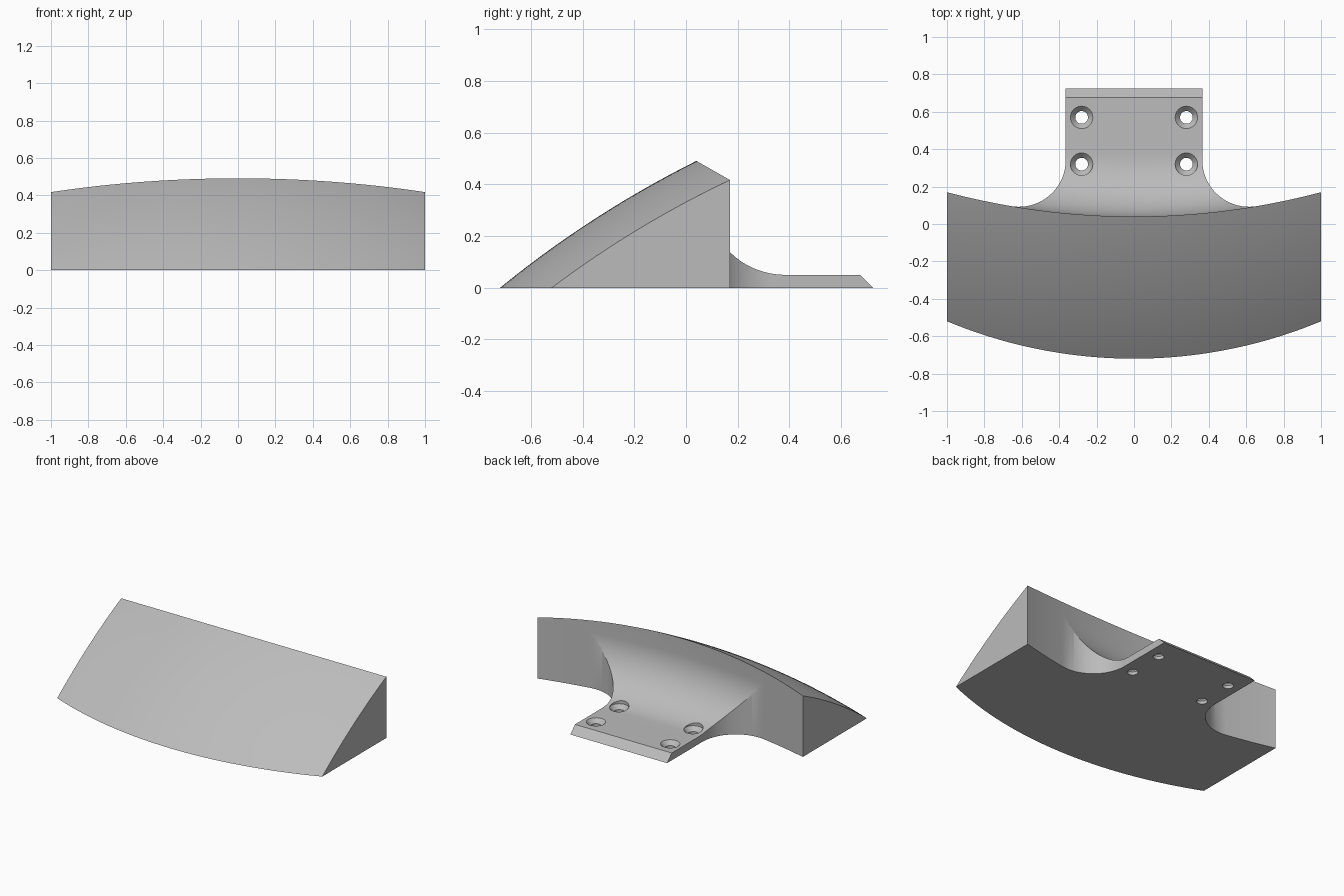
import bpy, bmesh
from math import sin, cos, asin, sqrt, pi

cube = bpy.data.objects.get("Cube")
if cube:
    bpy.data.objects.remove(cube, do_unlink=True)

gray = bpy.data.materials.new("light gray")
gray.use_nodes = True
tone = (0.5, 0.5, 0.5, 1)
gray.diffuse_color = tone
gray.node_tree.nodes["Principled BSDF"].inputs["Base Color"].default_value = tone


def loft(name, rings):
    """Closed solid through matching rings of points, capped at both ends."""
    bm = bmesh.new()
    loops = [[bm.verts.new(p) for p in ring] for ring in rings]
    n = len(loops[0])
    for a, b in zip(loops, loops[1:]):
        for i in range(n):
            j = (i + 1) % n
            bm.faces.new((a[i], a[j], b[j], b[i]))
    bm.faces.new(loops[0])
    bm.faces.new(loops[-1])
    bmesh.ops.recalc_face_normals(bm, faces=bm.faces)
    mesh = bpy.data.meshes.new(name)
    bm.to_mesh(mesh)
    bm.free()
    mesh.materials.append(gray)
    obj = bpy.data.objects.new(name, mesh)
    bpy.context.collection.objects.link(obj)
    return obj


def combine(target, other, operation):
    """Apply a boolean and discard the helper."""
    bpy.context.view_layer.objects.active = target
    mod = target.modifiers.new(operation, "BOOLEAN")
    mod.operation = operation
    mod.solver = "EXACT"
    mod.object = other
    bpy.ops.object.modifier_apply(modifier=mod.name)
    bpy.data.objects.remove(other, do_unlink=True)


# Curved wedge: domed front face, vertical concave back wall
WALL_R, WALL_Y = 3.91, 3.95
DOME_Y, DOME_R, DOME_Z = 1.88, 2.6, 3.19
half = asin(1 / WALL_R)
STEPS, ROWS = 64, 24


def wedge_section(a):
    x = WALL_R * sin(a)
    back = WALL_Y - WALL_R * cos(a)
    front = DOME_Y - sqrt(DOME_R**2 - x * x)
    ring = [(x, back, 0)]
    for k in range(ROWS + 1):
        y = front + (back - front) * k / ROWS
        z = sqrt(DOME_R**2 + DOME_Z**2 - x * x - (y - DOME_Y)**2) - DOME_Z
        ring.append((x, y, max(z, 0)))
    return ring


angles = [half * (2 * i / STEPS - 1) for i in range(STEPS + 1)]
wedge = loft("curved_wedge", [wedge_section(a) for a in angles])

# Mounting tab: plate with a large fillet rising up the back wall
THICK, FILLET = 0.05, 0.33
profile = [(-0.04, 0), (-0.04, THICK + FILLET)]
for k in range(25):
    t = pi / 2 * k / 24
    profile.append((FILLET * (1 - cos(t)), THICK + FILLET * (1 - sin(t))))
profile += [(0.8, THICK), (0.8, 0)]
tab = loft("mounting_tab", [
    [((WALL_R - d) * sin(a), WALL_Y - (WALL_R - d) * cos(a), z) for d, z in profile]
    for a in angles if abs(a) < 0.19])

# Trim the tab to its outline with flared sides
WIDTH, BACK, FLARE = 0.365, 0.725, 0.25
cx = WIDTH + FLARE
cy = WALL_Y - sqrt((WALL_R - FLARE)**2 - cx * cx)
end = pi * 1.5 + asin(cx / (WALL_R - FLARE))
side = [(WIDTH, BACK)]
for k in range(25):
    t = pi + (end - pi) * k / 24
    side.append((cx + FLARE * cos(t), cy + FLARE * sin(t)))
side.append((side[-1][0], -0.1))
outline = side + [(-x, y) for x, y in reversed(side)]
combine(tab, loft("outline_cutter", [[(x, y, z) for x, y in outline] for z in (0, 1)]), "INTERSECT")

# Chamfer along the rear edge
chamfer = [(BACK, 0), (BACK + 0.1, 0), (BACK + 0.1, 0.1), (BACK - 0.1, 0.1)]
combine(tab, loft("chamfer_cutter", [[(x, y, z) for y, z in chamfer] for x in (-1, 1)]), "DIFFERENCE")

combine(wedge, tab, "UNION")

# Countersunk screw holes
for x in (-0.28, 0.28):
    for y in (0.32, 0.57):
        rings = [[(x + r * cos(pi * i / 16), y + r * sin(pi * i / 16), z) for i in range(32)]
                 for r, z in ((0.034, -0.1), (0.034, 0.022), (0.06, THICK), (0.06, 0.3))]
        combine(wedge, loft("hole_cutter", rings), "DIFFERENCE")

wedge.name = "wedge_with_mounting_tab"
bpy.ops.object.select_all(action="DESELECT")
wedge.select_set(True)
bpy.context.view_layer.objects.active = wedge
bpy.ops.object.shade_smooth_by_angle(angle=pi / 7)
